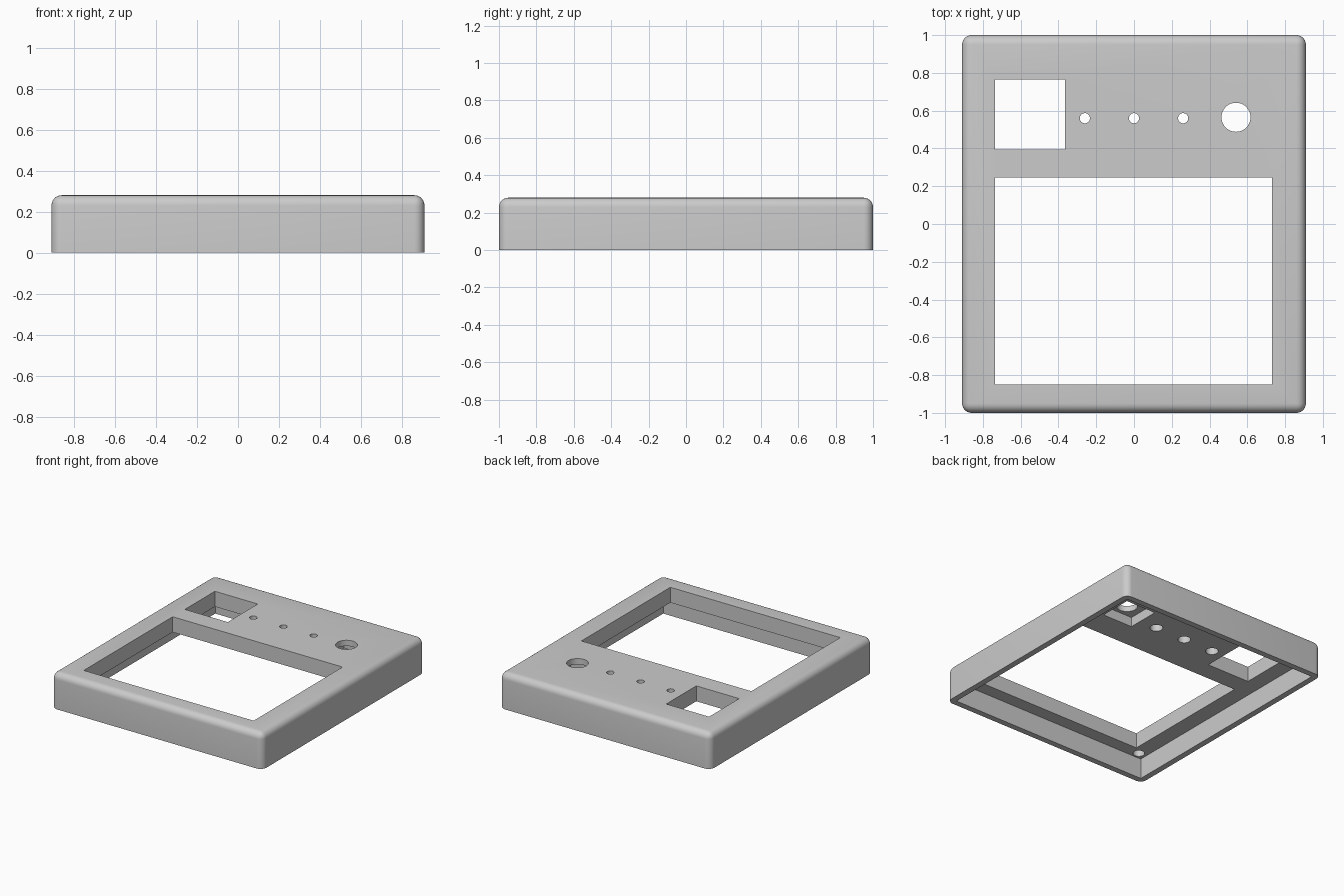
import bpy
import bmesh
from mathutils import Matrix, Vector

if "Cube" in bpy.data.objects:
    bpy.data.objects.remove(bpy.data.objects["Cube"], do_unlink=True)

HALF_X, HALF_Y, HEIGHT = 0.91, 1.0, 0.28
WALL, CEILING, ROUND = 0.047, 0.16, 0.05

grey = bpy.data.materials.new("plain_grey")
grey.use_nodes = True
grey.diffuse_color = (0.6, 0.6, 0.6, 1)
grey.node_tree.nodes["Principled BSDF"].inputs["Base Color"].default_value = (0.6, 0.6, 0.6, 1)


def add_object(name, bm):
    mesh = bpy.data.meshes.new(name)
    bm.to_mesh(mesh)
    bm.free()
    mesh.materials.append(grey)
    obj = bpy.data.objects.new(name, mesh)
    bpy.context.collection.objects.link(obj)
    return obj


def block(x0, x1, y0, y1, z0, z1):
    bm = bmesh.new()
    centre = Vector((x0 + x1, y0 + y1, z0 + z1)) / 2
    size = Matrix.Diagonal((x1 - x0, y1 - y0, z1 - z0, 1))
    bmesh.ops.create_cube(bm, size=1, matrix=Matrix.Translation(centre) @ size)
    return bm


def drill(x, y, radius, z0, z1):
    bm = bmesh.new()
    bmesh.ops.create_cone(bm, cap_ends=True, segments=32, radius1=radius, radius2=radius,
                          depth=z1 - z0, matrix=Matrix.Translation((x, y, (z0 + z1) / 2)))
    return bm


def cut(target, name, bm):
    cutter = add_object(name, bm)
    cutter.hide_render = True
    mod = target.modifiers.new(name, 'BOOLEAN')
    mod.operation = 'DIFFERENCE'
    mod.solver = 'EXACT'
    mod.object = cutter
    bpy.ops.object.modifier_apply(modifier=mod.name)
    bpy.data.objects.remove(cutter, do_unlink=True)


# Outer shell, rounded everywhere except around the open underside
bm = block(-HALF_X, HALF_X, -HALF_Y, HALF_Y, 0, HEIGHT)
edges = [e for e in bm.edges if any(v.co.z > HEIGHT / 2 for v in e.verts)]
bmesh.ops.bevel(bm, geom=edges, offset=ROUND, offset_type='OFFSET',
                segments=6, profile=0.5, affect='EDGES')
case = add_object("case_cover", bm)
bpy.context.view_layer.objects.active = case
case.select_set(True)

# Hollow underside
inner_x, inner_y = HALF_X - WALL, HALF_Y - WALL
cut(case, "cavity", block(-inner_x, inner_x, -inner_y, inner_y, -0.1, CEILING))

# Large lower opening and small square window
cut(case, "main_opening", block(-0.735, 0.73, -0.85, 0.245, 0.1, 0.4))
cut(case, "square_window", block(-0.735, -0.365, 0.395, 0.765, 0.1, 0.4))

# Three small holes, wider from below
for x in (-0.26, 0, 0.26):
    cut(case, "small_hole", drill(x, 0.56, 0.027, 0.1, 0.4))
    cut(case, "small_hole_counterbore", drill(x, 0.56, 0.046, 0.1, 0.25))

# Round knob hole with a square pocket beneath
cut(case, "knob_hole", drill(0.54, 0.565, 0.077, 0.1, 0.4))
cut(case, "knob_pocket", block(0.41, 0.67, 0.46, 0.72, 0.1, 0.235))

# Blind screw holes in the corners of the ceiling
for x in (-0.8, 0.8):
    for y in (-0.9, 0.9):
        cut(case, "screw_hole", drill(x, y, 0.042, 0.1, 0.23))

bpy.ops.object.shade_smooth_by_angle(angle=0.6)
